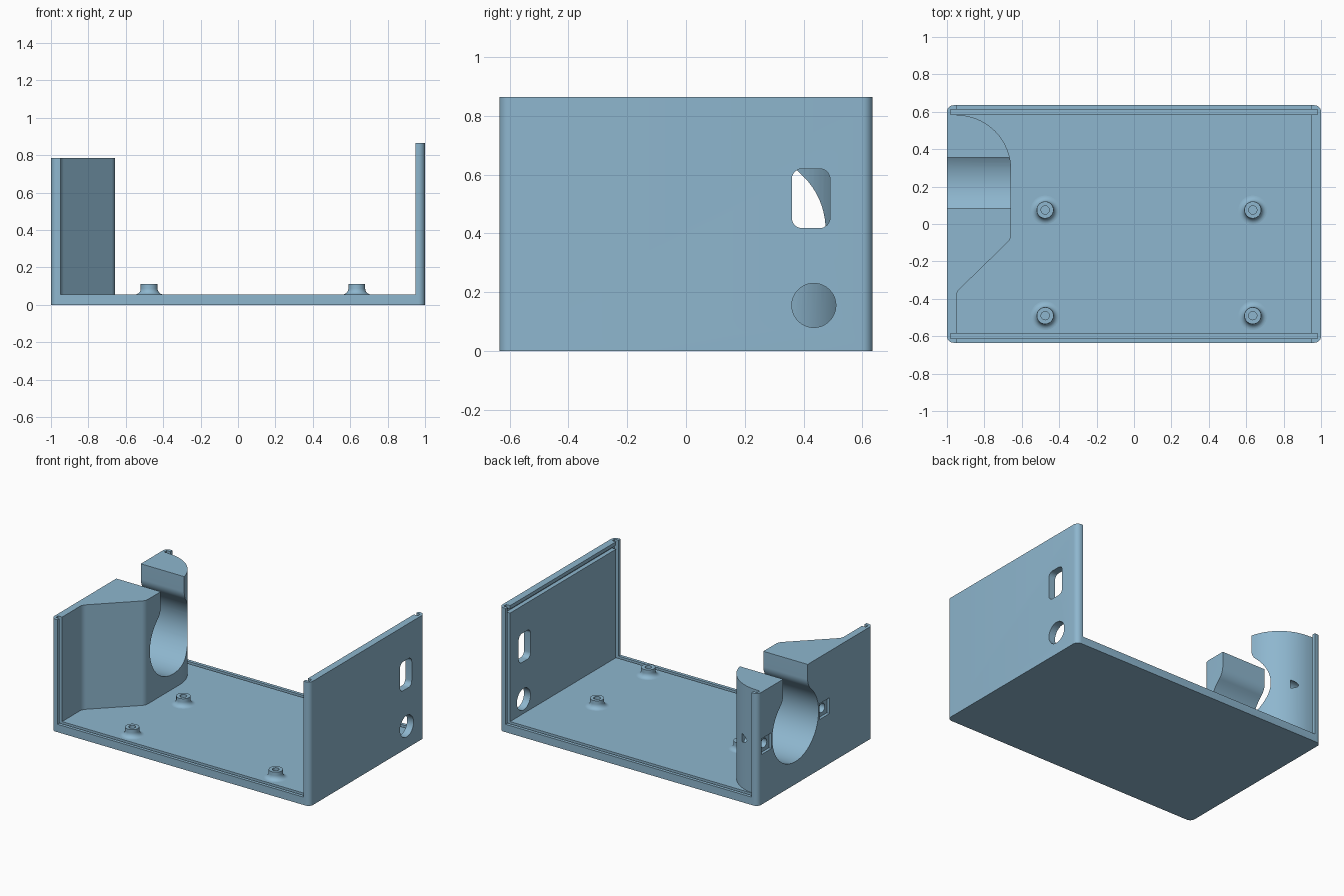
import bpy, bmesh, math
from mathutils import Vector

if "Cube" in bpy.data.objects:
    bpy.data.objects.remove(bpy.data.objects["Cube"])

blue = bpy.data.materials.new("steel_blue")
blue.diffuse_color = (0.27, 0.47, 0.62, 1)
blue.use_nodes = True
blue.node_tree.nodes["Principled BSDF"].inputs["Base Color"].default_value = blue.diffuse_color


def make_object(name, bm):
    bmesh.ops.recalc_face_normals(bm, faces=bm.faces)
    me = bpy.data.meshes.new(name)
    bm.to_mesh(me)
    bm.free()
    me.materials.append(blue)
    ob = bpy.data.objects.new(name, me)
    bpy.context.collection.objects.link(ob)
    return ob


def prism(name, pts, lo, hi, axis="z"):
    """Extrude a 2D outline: (x, y) along z, or (y, z) along x."""
    bm = bmesh.new()
    place = (lambda p, h: (p[0], p[1], h)) if axis == "z" else (lambda p, h: (h, p[0], p[1]))
    face = bm.faces.new([bm.verts.new(place(p, lo)) for p in pts])
    ext = bmesh.ops.extrude_face_region(bm, geom=[face])
    verts = [g for g in ext["geom"] if isinstance(g, bmesh.types.BMVert)]
    bmesh.ops.translate(bm, verts=verts, vec=Vector(place((0, 0), hi - lo)))
    return make_object(name, bm)


def arc(cx, cy, r, a0, a1, n):
    return [(cx + r * math.cos(math.radians(a0 + (a1 - a0) * i / n)),
             cy + r * math.sin(math.radians(a0 + (a1 - a0) * i / n))) for i in range(n + 1)]


def rect(x0, x1, y0, y1, r=0.0):
    if r == 0:
        return [(x0, y0), (x1, y0), (x1, y1), (x0, y1)]
    return (arc(x1 - r, y1 - r, r, 0, 90, 8) + arc(x0 + r, y1 - r, r, 90, 180, 8)
            + arc(x0 + r, y0 + r, r, 180, 270, 8) + arc(x1 - r, y0 + r, r, 270, 360, 8))


def circle(cx, cy, r, n=48):
    return arc(cx, cy, r, 0, 360, n)[:-1]


def fillet(a, b, c, r, n=8):
    """Round the corner b between a and c."""
    a, b, c = Vector(a), Vector(b), Vector(c)
    u, v = (a - b).normalized(), (c - b).normalized()
    half = u.angle(v) / 2
    mid = b + (u + v).normalized() * (r / math.sin(half))
    p, q = b + u * r / math.tan(half) - mid, b + v * r / math.tan(half) - mid
    pts = []
    for i in range(n + 1):
        t = (i / n) * (math.pi - 2 * half)
        w = math.pi - 2 * half
        d = (p * math.sin(w - t) + q * math.sin(t)) / math.sin(w)
        pts.append(tuple(mid + d))
    return pts


def boolean(ob, tool, op="DIFFERENCE"):
    mod = ob.modifiers.new("cut", "BOOLEAN")
    mod.operation, mod.object, mod.solver = op, tool, "EXACT"
    bpy.context.view_layer.objects.active = ob
    bpy.ops.object.modifier_apply(modifier=mod.name)
    bpy.data.objects.remove(tool)


def smooth(ob):
    bpy.ops.object.select_all(action="DESELECT")
    ob.select_set(True)
    bpy.context.view_layer.objects.active = ob
    bpy.ops.object.shade_smooth_by_angle(angle=math.radians(30))


# Tray: floor with two end walls, open at front and back
body = prism("enclosure_body", rect(-1, 1, -0.635, 0.635, 0.035), 0, 0.865)
boolean(body, prism("inside", rect(-0.95, 0.95, -1, 1), 0.055, 1))

# Holder block on the left wall: quarter round at the back, chamfer at the front
X, Y = -0.657, 0.29
holder = ([(-0.98, 0.583)] + arc(-0.95, Y, 0.293, 90, 0, 24)
          + fillet((X, Y), (X, -0.08), (-0.95, -0.365), 0.06)
          + fillet((X, -0.08), (-0.95, -0.365), (-0.95, -0.6), 0.06)
          + [(-0.95, -0.42), (-0.98, -0.42)])
boolean(body, prism("holder", holder, 0.03, 0.86), "UNION")
boolean(body, prism("left_trim", rect(-1.1, 0, -1, 1), 0.785, 1))

# Keyhole bore through the holder: round seat, rounded shoulders, straight neck
CY, CZ, R, NECK, RF = 0.22, 0.413, 0.255, 0.135, 0.10
dz = math.sqrt((R + RF) ** 2 - (NECK + RF) ** 2)
ang = math.degrees(math.atan2(dz, NECK + RF))
right = [(NECK, 1.0)] + arc(NECK + RF, CZ + dz, RF, 180, 180 + ang, 12)
seat = arc(0, CZ, R, ang, -180 - ang, 56)
left = [(-y, z) for y, z in reversed(right)]
keyhole = [(CY + y, z) for y, z in right + seat[1:-1] + left]
boolean(body, prism("keyhole", keyhole, -1.1, -0.5, "x"))

# Square recesses with blind screw holes on either side of the bore
for y in (CY - 0.32, CY + 0.32):
    boolean(body, prism("recess", rect(y - 0.055, y + 0.055, 0.35, 0.46), -1.1, -0.98, "x"))
    boolean(body, prism("screw_hole", circle(y, 0.405, 0.032, 24), -1.1, -0.82, "x"))

# Slots for the front and back panels, and for the lid in the tall wall
for s in (-1, 1):
    y0, y1 = sorted((s * 0.585, s * 0.612))
    boolean(body, prism("panel_slot", rect(-0.98, 0.98, y0, y1), 0.03, 1))
boolean(body, prism("lid_slot", rect(0.9, 0.98, -0.612, 0.612), 0.813, 0.84))

# Openings in the right wall
boolean(body, prism("window", rect(0.36, 0.49, 0.418, 0.62, 0.035), 0.9, 1.1, "x"))
boolean(body, prism("round_port", circle(0.435, 0.155, 0.075), 0.9, 1.1, "x"))
smooth(body)

# Board standoffs with a flared foot and a blind hole
profile = ([(0.077, 0.05)] + [(x, z) for x, z in arc(0.077, 0.087, 0.032, 270, 180, 8)]
           + [(0.045, 0.11), (0.022, 0.11), (0.022, 0.06)])
for i, (x, y) in enumerate([(-0.475, 0.075), (0.635, 0.075), (-0.475, -0.49), (0.635, -0.49)]):
    bm = bmesh.new()
    n = 32
    rings = [[bm.verts.new((x + r * math.cos(2 * math.pi * k / n),
                            y + r * math.sin(2 * math.pi * k / n), z)) for k in range(n)]
             for r, z in profile]
    for a, b in zip(rings, rings[1:]):
        for k in range(n):
            bm.faces.new((a[k], a[(k + 1) % n], b[(k + 1) % n], b[k]))
    bm.faces.new(rings[0])
    bm.faces.new(rings[-1])
    smooth(make_object(f"standoff_{i + 1}", bm))
